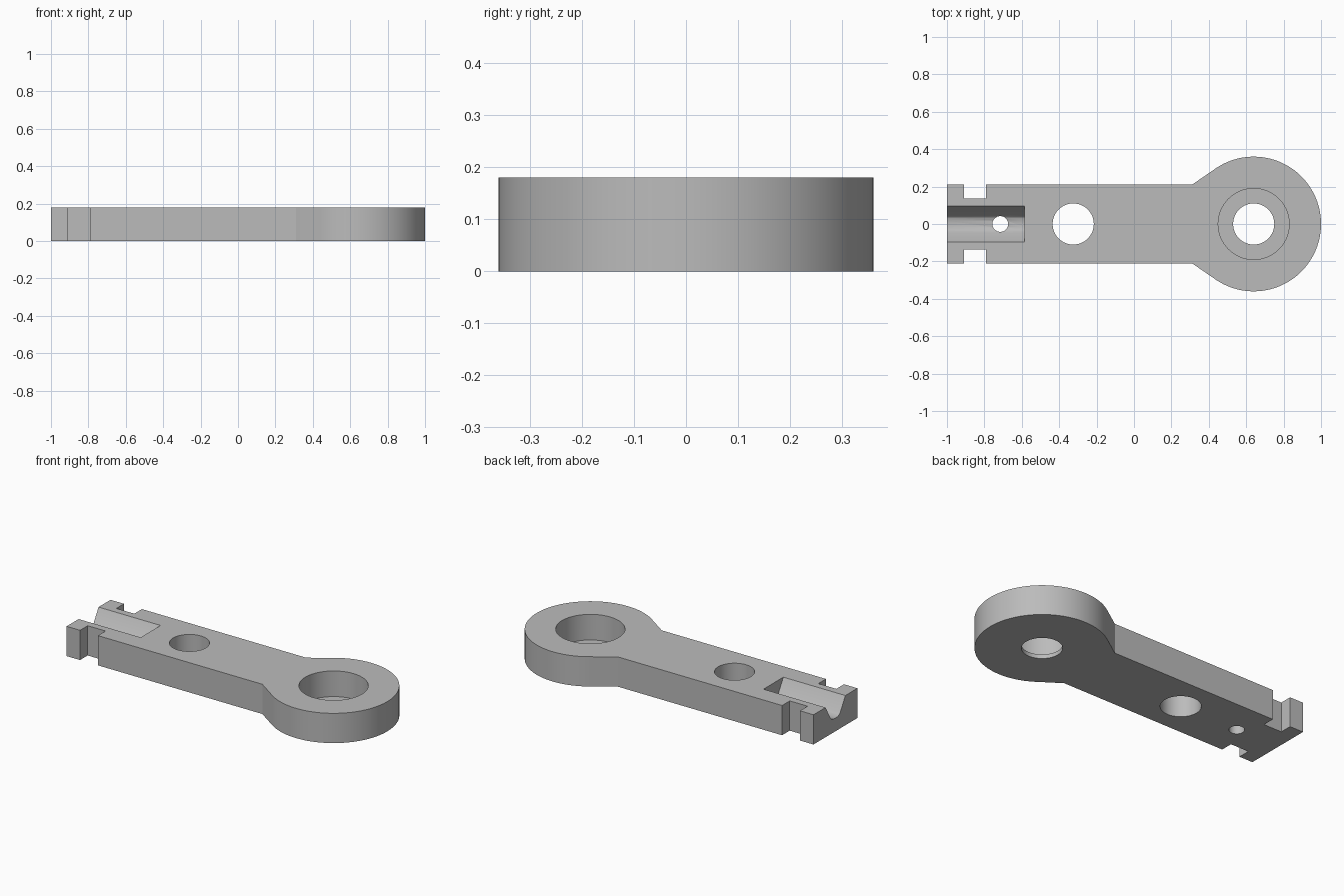
import bpy, bmesh
from math import cos, sin, radians
from mathutils import Vector

default = bpy.data.objects.get("Cube")
if default:
    bpy.data.objects.remove(default, do_unlink=True)

THICK = 0.18
RING_X, RING_R = 0.64, 0.36

# One plain grey for the whole part
grey = bpy.data.materials.new("plain grey")
grey.use_nodes = True
colour = (0.5, 0.5, 0.5, 1)
grey.diffuse_color = colour
grey.node_tree.nodes["Principled BSDF"].inputs["Base Color"].default_value = colour


def prism(name, points, direction):
    """Extrude a closed 3D outline along a direction."""
    bm = bmesh.new()
    face = bm.faces.new([bm.verts.new(p) for p in points])
    new = bmesh.ops.extrude_face_region(bm, geom=[face])["geom"]
    verts = [v for v in new if isinstance(v, bmesh.types.BMVert)]
    bmesh.ops.translate(bm, vec=Vector(direction), verts=verts)
    bmesh.ops.recalc_face_normals(bm, faces=bm.faces)
    mesh = bpy.data.meshes.new(name)
    bm.to_mesh(mesh)
    bm.free()
    mesh.materials.append(grey)
    obj = bpy.data.objects.new(name, mesh)
    bpy.context.collection.objects.link(obj)
    return obj


def arc(x, r, start, end, steps):
    angles = [radians(start + (end - start) * i / steps) for i in range(steps + 1)]
    return [(x + r * cos(a), r * sin(a)) for a in angles]


def hole(name, x, r, bottom=-0.1):
    circle = [(px, py, bottom) for px, py in arc(x, r, 0, 360, 64)[:-1]]
    return prism(name, circle, (0, 0, 0.5))


# Arm outline: notched bar, flared neck and round head
bar_edge = [(-1, 0.21), (-0.91, 0.21), (-0.91, 0.137), (-0.79, 0.137),
            (-0.79, 0.21), (0.31, 0.21)]
lower = [(x, -y) for x, y in bar_edge]
outline = lower + arc(RING_X, RING_R, -125, 125, 90) + bar_edge[::-1]
arm = prism("lever_arm", [(x, y, 0) for x, y in outline], (0, 0, THICK))

# Tapered trough with a rounded bottom, open at the narrow end
half = [(0.101, 0.19), (0.095, THICK), (0.047, 0.098), (0.035, 0.086), (0.018, 0.08)]
section = half + [(-y, z) for y, z in reversed(half)]
trough = prism("trough_cutter", [(-1.1, y, z) for y, z in section], (0.515, 0, 0))

cutters = [
    trough,
    hole("pin_hole_cutter", -0.715, 0.042),
    hole("pivot_hole_cutter", -0.325, 0.11),
    hole("head_hole_cutter", RING_X, 0.11),
    hole("bearing_seat_cutter", RING_X, 0.19, 0.025),
]

# Cut every opening, then discard the cutters
bpy.ops.object.select_all(action='DESELECT')
bpy.context.view_layer.objects.active = arm
arm.select_set(True)
for cutter in cutters:
    cutter.hide_render = True
    mod = arm.modifiers.new(cutter.name, 'BOOLEAN')
    mod.operation = 'DIFFERENCE'
    mod.solver = 'EXACT'
    mod.object = cutter
    bpy.ops.object.modifier_apply(modifier=mod.name)
    bpy.data.objects.remove(cutter, do_unlink=True)

bpy.ops.object.shade_smooth_by_angle(angle=radians(25))
